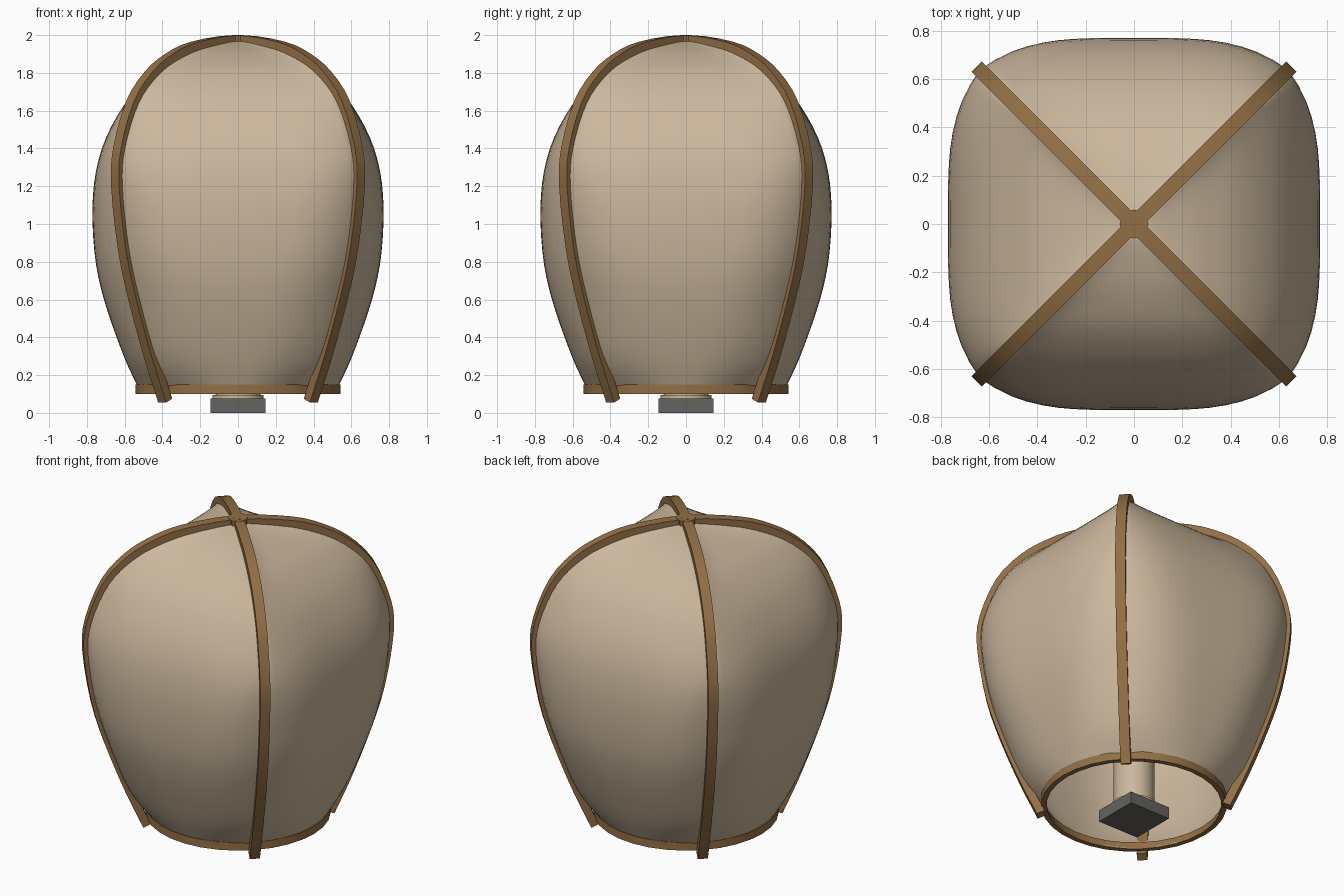
import bpy, bmesh, math
from mathutils import Matrix, Vector

if "Cube" in bpy.data.objects:
    bpy.data.objects.remove(bpy.data.objects["Cube"])


def material(name, rgb):
    m = bpy.data.materials.new(name)
    m.diffuse_color = (*rgb, 1)
    m.use_nodes = True
    m.node_tree.nodes["Principled BSDF"].inputs["Base Color"].default_value = m.diffuse_color
    return m


CLOTH = material("cream cloth", (0.60, 0.475, 0.335))
WOOD = material("brown wood", (0.29, 0.16, 0.06))
GREY = material("dark grey metal", (0.13, 0.125, 0.115))


def finish(bm, name, mat, angle=None):
    bmesh.ops.remove_doubles(bm, verts=bm.verts, dist=0.0005)
    bmesh.ops.recalc_face_normals(bm, faces=bm.faces)
    me = bpy.data.meshes.new(name)
    bm.to_mesh(me)
    bm.free()
    me.materials.append(mat)
    ob = bpy.data.objects.new(name, me)
    bpy.context.collection.objects.link(ob)
    if angle:
        bpy.ops.object.select_all(action='DESELECT')
        ob.select_set(True)
        bpy.context.view_layer.objects.active = ob
        bpy.ops.object.shade_smooth_by_angle(angle=math.radians(angle))
    return ob


def spline(pts, steps):
    """Smooth (Catmull-Rom) curve through 2D points."""
    p = [Vector(q) for q in pts]
    p = [2 * p[0] - p[1]] + p + [Vector((-p[-2].x, p[-2].y))]
    out = []
    for i in range(1, len(p) - 2):
        a, b, c, d = p[i - 1:i + 3]
        for k in range(steps):
            t = k / steps
            out.append(0.5 * (2 * b + (c - a) * t + (2 * a - 5 * b + 4 * c - d) * t * t
                              + (3 * b - a - 3 * c + d) * t ** 3))
    return out + [p[-2]]


# profiles (radius, height): along a diagonal rib and along a panel centre
RIB = [(.515, .107), (.65, .3), (.765, .6), (.845, .87), (.895, 1.2), (.88, 1.4),
       (.785, 1.64), (.65, 1.79), (.5, 1.88), (.32, 1.94), (0, 1.975)]
MID = [(.515, .107), (.605, .3), (.71, .6), (.76, .85), (.768, 1.15), (.72, 1.4),
       (.605, 1.625), (.455, 1.785), (.32, 1.87), (.18, 1.928), (0, 1.97)]

# cloth panels: bulging low down, sagging slightly between the ribs near the top
rows = list(zip(spline(RIB, 4), spline(MID, 4)))
N = 20
bm = bmesh.new()
for q in range(4):
    rot = Matrix.Rotation(q * math.pi / 2, 3, 'Z')
    grid = []
    for i, (r, m) in enumerate(rows):
        s = i / (len(rows) - 1)
        a = (r.x + 0.006 * math.sin(math.pi * s)) / math.sqrt(2)
        power = 2 + 2 * math.sin(math.pi * s)
        line = []
        for j in range(N + 1):
            t = 2 * j / N - 1
            w = 1 - abs(t) ** power
            line.append(bm.verts.new(rot @ Vector((a * t, -(a + (m.x - a) * w),
                                                   r.y + 0.004 * s + (m.y - r.y) * w))))
        grid.append(line)
    for u, v in zip(grid, grid[1:]):
        for j in range(N):
            bm.faces.new((u[j], u[j + 1], v[j + 1], v[j]))
finish(bm, "cloth_panels", CLOTH, 60)


# two crossing wooden arches with a rectangular section
def arch(name, angle, width=0.06, depth=0.05):
    half = spline([(.545, .065)] + RIB[1:], 3)
    path = half + [Vector((-p.x, p.y)) for p in reversed(half[:-1])]
    rot = Matrix.Rotation(angle, 3, 'Z')
    bm = bmesh.new()
    rings = []
    for i, p in enumerate(path):
        d = (path[min(i + 1, len(path) - 1)] - path[max(i - 1, 0)]).normalized()
        n = Vector((d.y, -d.x)) * depth / 2
        rings.append([bm.verts.new(rot @ Vector((p.x + n.x * o, w * width / 2, p.y + n.y * o)))
                      for o, w in ((1, 1), (1, -1), (-1, -1), (-1, 1))])
    for u, v in zip(rings, rings[1:]):
        for k in range(4):
            bm.faces.new((u[k], u[(k + 1) % 4], v[(k + 1) % 4], v[k]))
    bm.faces.new(rings[0])
    bm.faces.new(rings[-1])
    finish(bm, name, WOOD, 40)


arch("rib_arch_a", math.pi / 4)
arch("rib_arch_b", -math.pi / 4)


def cylinder(name, radius, z0, z1, segs, mat, angle=None):
    bm = bmesh.new()
    bmesh.ops.create_cone(bm, cap_ends=True, segments=segs, radius1=radius, radius2=radius,
                          depth=z1 - z0, matrix=Matrix.Translation((0, 0, (z0 + z1) / 2)))
    return finish(bm, name, mat, angle)


# joint where the arches cross
cylinder("top_joint", 0.06, 1.95, 1.999, 8, WOOD)

# bottom hoop
bm = bmesh.new()
prof = [(.543, .10), (.543, .15), (.522, .15), (.512, .10)]
S = 32
loops = [[bm.verts.new((r * math.cos(2 * math.pi * k / S), r * math.sin(2 * math.pi * k / S), z))
          for r, z in prof] for k in range(S)]
for k in range(S):
    u, v = loops[k], loops[(k + 1) % S]
    for j in range(4):
        bm.faces.new((u[j], u[(j + 1) % 4], v[(j + 1) % 4], v[j]))
finish(bm, "bottom_hoop", WOOD, 40)

# candle with a low collar on its square foot
cylinder("candle", 0.12, 0.07, 0.42, 24, CLOTH, 40)
cylinder("candle_collar", 0.135, 0.07, 0.095, 24, CLOTH, 40)
bm = bmesh.new()
bmesh.ops.create_cube(bm, size=1, matrix=Matrix.Translation((0, 0, 0.0375))
                      @ Matrix.Diagonal((0.29, 0.29, 0.075, 1)))
finish(bm, "candle_foot", GREY)
